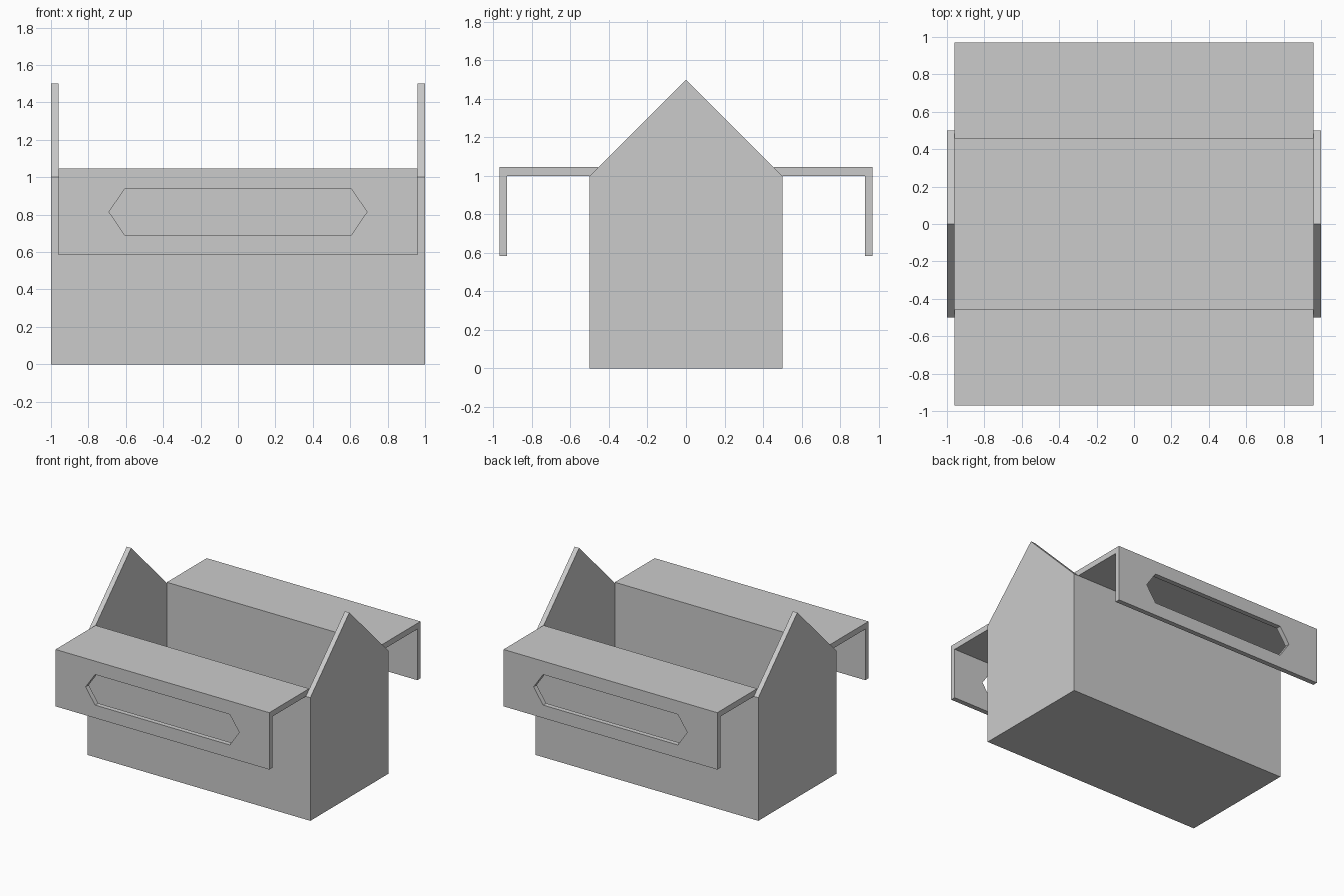
import bpy, bmesh
from mathutils import Vector

if "Cube" in bpy.data.objects:
    bpy.data.objects.remove(bpy.data.objects["Cube"])


def prism(name, profile, depth):
    """Closed prism: extrude a planar profile of 3D points along depth."""
    bm = bmesh.new()
    face = bm.faces.new([bm.verts.new(p) for p in profile])
    ext = bmesh.ops.extrude_face_region(bm, geom=[face], use_keep_orig=True)
    verts = [g for g in ext["geom"] if isinstance(g, bmesh.types.BMVert)]
    bmesh.ops.translate(bm, verts=verts, vec=Vector(depth))
    bmesh.ops.recalc_face_normals(bm, faces=bm.faces[:])
    mesh = bpy.data.meshes.new(name)
    bm.to_mesh(mesh)
    bm.free()
    obj = bpy.data.objects.new(name, mesh)
    bpy.context.collection.objects.link(obj)
    return obj


def cut(obj, cutter):
    """Subtract the cutter, bake the result and discard the cutter."""
    cutter.hide_render = True
    mod = obj.modifiers.new("cut", 'BOOLEAN')
    mod.operation, mod.solver, mod.object = 'DIFFERENCE', 'EXACT', cutter
    bpy.context.view_layer.objects.active = obj
    bpy.ops.object.modifier_apply(modifier=mod.name)
    bpy.data.objects.remove(cutter)


T = 0.04        # board thickness
IN = 1 - T      # inner half length
WY = 0.458      # inner half width

# Box with gabled ends: house-shaped block, hollowed out by a T-shaped cutter
house = [(-.5, 0), (.5, 0), (.5, 1), (0, 1.5), (-.5, 1)]
body = prism("box_body", [(-1, y, z) for y, z in house], (2, 0, 0))
hollow = [(-WY, T), (WY, T), (WY, 1), (2, 1), (2, 2), (-2, 2), (-2, 1), (-WY, 1)]
cut(body, prism("hollow_cutter", [(-IN, y, z) for y, z in hollow], (2 * IN, 0, 0)))

# Opened L-shaped lids with a six-sided hand slot in the hanging flap
ell = [(WY, 1), (WY, 1.047), (.97, 1.047), (.97, .585), (.93, .585), (.93, 1)]
slot = [(-.69, .815), (-.605, .69), (.605, .69), (.69, .815), (.605, .938), (-.605, .938)]
for name, s in (("front_lid", -1), ("back_lid", 1)):
    lid = prism(name, [(-IN, s * y, z) for y, z in ell], (2 * IN, 0, 0))
    cut(lid, prism("slot_cutter", [(x, s * .88, z) for x, z in slot], (0, s * .15, 0)))
